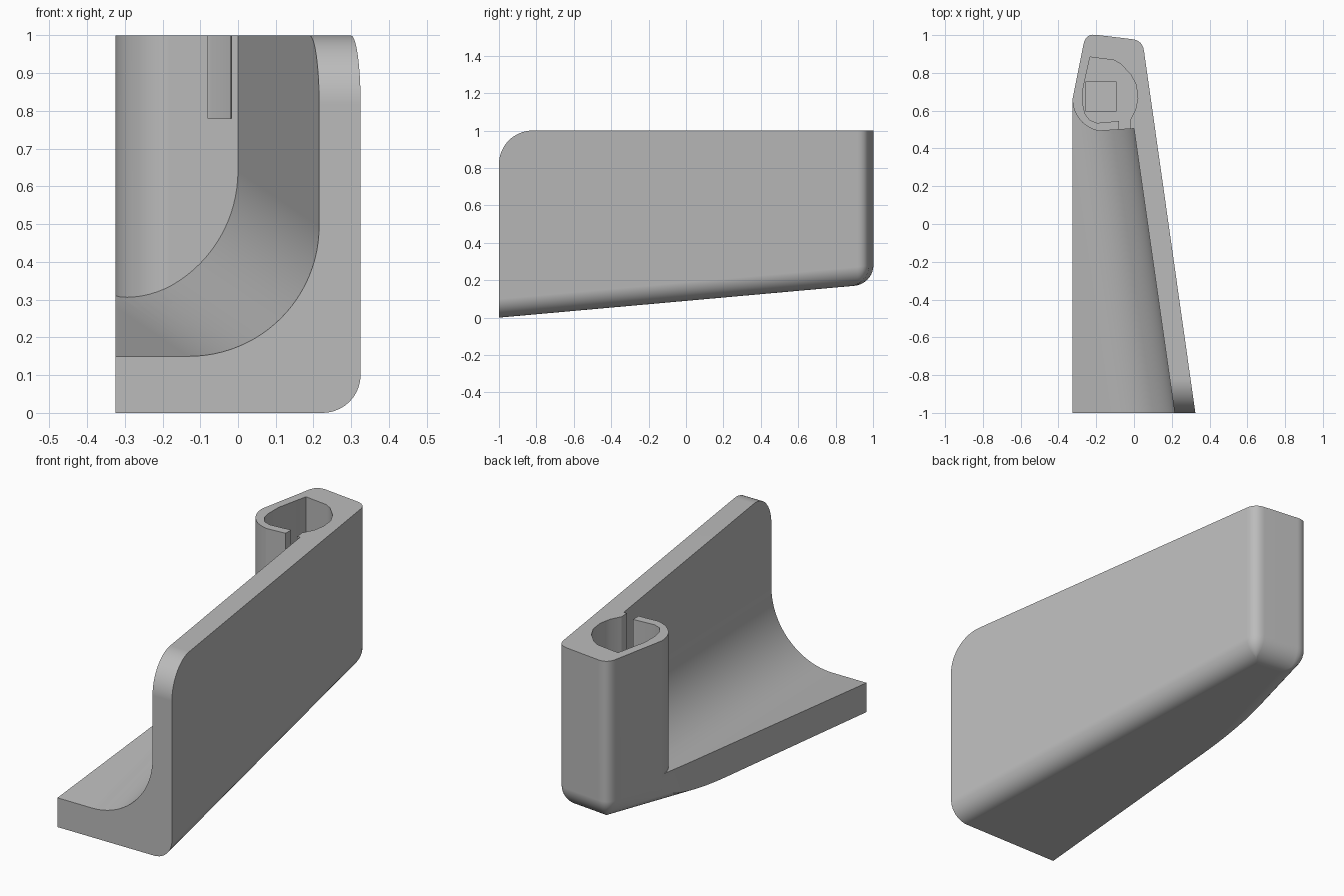
import bpy, bmesh
from math import sin, cos, radians
from mathutils import Vector

cube = bpy.data.objects.get("Cube")
if cube:
    bpy.data.objects.remove(cube, do_unlink=True)


def arc(cx, cy, r, a0, a1, n=16):
    angles = [radians(a0 + (a1 - a0) * i / n) for i in range(n + 1)]
    return [(cx + r * cos(a), cy + r * sin(a)) for a in angles]


def loft(name, loops):
    """Closed solid through loops that share one vertex count."""
    bm = bmesh.new()
    rings = [[bm.verts.new(p) for p in loop] for loop in loops]
    n = len(rings[0])
    for a, b in zip(rings, rings[1:]):
        for i in range(n):
            j = (i + 1) % n
            bm.faces.new((a[i], a[j], b[j], b[i]))
    bm.faces.new(rings[0][::-1])
    bm.faces.new(rings[-1])
    bmesh.ops.recalc_face_normals(bm, faces=bm.faces)
    mesh = bpy.data.meshes.new(name)
    bm.to_mesh(mesh)
    bm.free()
    ob = bpy.data.objects.new(name, mesh)
    bpy.context.collection.objects.link(ob)
    return ob


def upright(name, outline, z0, z1):
    return loft(name, [[(x, y, z) for x, y in outline] for z in (z0, z1)])


def combine(ob, cutter, operation):
    mod = ob.modifiers.new(operation.lower(), "BOOLEAN")
    mod.operation, mod.solver, mod.object = operation, "EXACT", cutter
    bpy.context.view_layer.objects.active = ob
    bpy.ops.object.modifier_apply(modifier=mod.name)
    bpy.data.objects.remove(cutter, do_unlink=True)


def inset_outline(corners, d, tangent=0.055, steps=6):
    """Counter-clockwise convex outline, inset by d, with rounded corners."""
    pts = [Vector(c) for c in corners]
    n = len(pts)
    dirs = [(pts[(i + 1) % n] - pts[i]).normalized() for i in range(n)]
    t = max(tangent - 0.9 * d, 0.004)
    out = []
    for i in range(n):
        u, v = dirs[i - 1], dirs[i]
        p = pts[i] + (v - u) * (d / u.cross(v))
        a, b = p - u * t, p + v * t
        for k in range(steps + 1):
            s = k / steps
            out.append(a * (1 - s) ** 2 + p * (2 * s * (1 - s)) + b * s * s)
    return out


# Tapered outer block with a sloping, rounded underside
plan = [(0.41, -1.6), (0.045, 0.972), (-0.256, 1.008), (-0.777, -1.6)]
radius = 0.1
layers = []
for i in range(11):
    a = radians(9 * i)
    ring = inset_outline(plan, radius * (1 - sin(a)))
    layers.append([(p.x, p.y, 0.0895 * (p.y + 1) + radius * (1 - cos(a))) for p in ring])
layers.append([(x, y, 1.1) for x, y, z in layers[-1]])
bracket = loft("bracket_body", layers)

# Flat front, left side and top, with a rounded upper front corner
side = [(-1, -0.4), (1.2, -0.4), (1.2, 1)] + arc(-0.82, 0.82, 0.18, 90, 180)
combine(bracket, loft("trim", [[(x, y, z) for y, z in side] for x in (-0.325, 0.7)]),
        "INTERSECT")

# Coved channel that leaves the wall, the floor and the post
section = [(-1, 1.5), (0.215, 1.5)] + arc(-0.13, 0.495, 0.345, 0, -90, 24) + [(-1, 0.15)]
channel = loft("channel", [[(x - 0.143 * (y + 1), y, z + 0.0967 * (y + 1))
                            for x, z in section] for y in (-1.2, 0.9)])
post = [(-1.6, 0.66)] + arc(-0.155, 0.66, 0.17, 180, 260) + [
    (0, 0.505), (0.5, 0.54), (0.5, 1.2), (-1.6, 1.2)]
combine(channel, upright("post_keep", post, -0.5, 2), "DIFFERENCE")
combine(bracket, channel, "DIFFERENCE")

# Socket in the post, open through a narrow slot
socket = [(-0.233, 0.884), (-0.105, 0.867), (-0.07, 0.847), (-0.016, 0.79),
          (0.012, 0.735), (0.02, 0.665), (0.008, 0.605), (-0.02, 0.55),
          (-0.015, 0.46), (-0.08, 0.46), (-0.08, 0.545), (-0.195, 0.535),
          (-0.235, 0.55), (-0.26, 0.585), (-0.27, 0.63), (-0.27, 0.715)]
combine(bracket, upright("socket", socket, 0.78, 1.2), "DIFFERENCE")

# Deeper square recess in the socket floor
square = [(-0.255, 0.595), (-0.095, 0.595), (-0.095, 0.755), (-0.255, 0.755)]
combine(bracket, upright("recess", square, 0.6, 0.9), "DIFFERENCE")

# Plain grey finish
grey = bpy.data.materials.new("plain_grey")
grey.use_nodes = True
color = (0.5, 0.5, 0.5, 1)
grey.diffuse_color = color
grey.node_tree.nodes["Principled BSDF"].inputs["Base Color"].default_value = color
bracket.data.materials.clear()
bracket.data.materials.append(grey)

bpy.ops.object.select_all(action="DESELECT")
bracket.select_set(True)
bpy.context.view_layer.objects.active = bracket
bpy.ops.object.shade_smooth_by_angle(angle=radians(30))
weighted = bracket.modifiers.new("weighted_normals", "WEIGHTED_NORMAL")
weighted.keep_sharp = True
